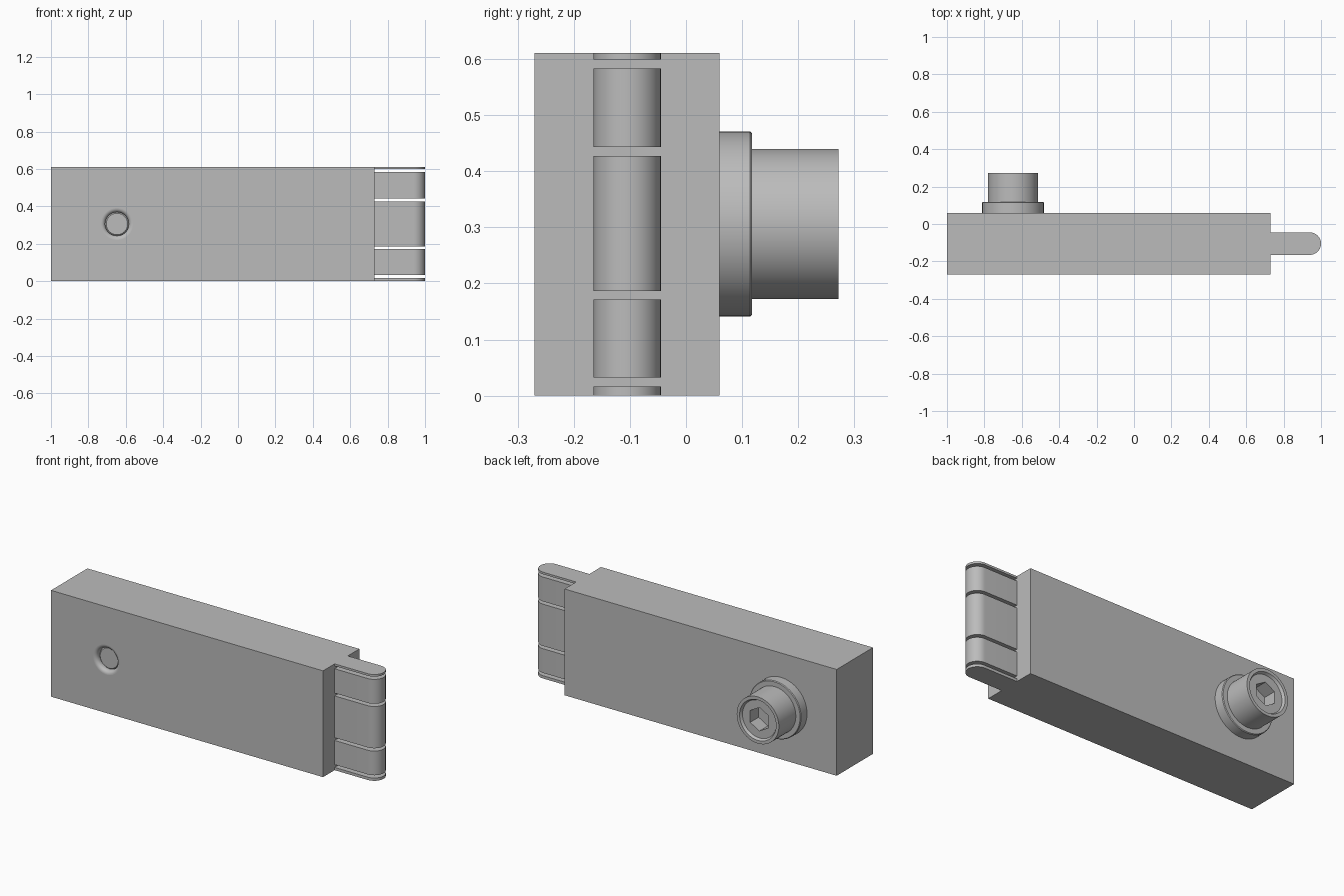
import bpy, bmesh, math
from mathutils import Matrix, Vector

if "Cube" in bpy.data.objects:
    bpy.data.objects.remove(bpy.data.objects["Cube"])

grey = bpy.data.materials.new("plain grey")
grey.use_nodes = True
colour = (0.5, 0.5, 0.5, 1)
grey.diffuse_color = colour
grey.node_tree.nodes["Principled BSDF"].inputs["Base Color"].default_value = colour

BOLT_X, BOLT_Z = -0.647, 0.306
FRONT, BACK, HEIGHT, BODY_END = -0.27, 0.06, 0.611, 0.73


def finish(name, bm, smooth=True):
    bmesh.ops.recalc_face_normals(bm, faces=bm.faces)
    mesh = bpy.data.meshes.new(name)
    bm.to_mesh(mesh)
    bm.free()
    mesh.materials.append(grey)
    obj = bpy.data.objects.new(name, mesh)
    bpy.context.collection.objects.link(obj)
    if smooth:
        bpy.ops.object.select_all(action='DESELECT')
        obj.select_set(True)
        bpy.context.view_layer.objects.active = obj
        bpy.ops.object.shade_smooth_by_angle(angle=math.radians(30))
    return obj


def lathe(name, profile, steps=64):
    """Closed solid turned about the bolt axis from (radius, y) points."""
    bm = bmesh.new()
    rings = []
    for r, y in profile:
        rings.append([bm.verts.new((BOLT_X + r * math.cos(a), y, BOLT_Z + r * math.sin(a)))
                      for a in (math.tau * i / steps for i in range(steps))])
    for a, b in zip(rings, rings[1:]):
        for i in range(steps):
            j = (i + 1) % steps
            bm.faces.new((a[i], a[j], b[j], b[i]))
    bm.faces.new(rings[0])
    bm.faces.new(rings[-1])
    return finish(name, bm)


def cut(target, cutter):
    cutter.hide_render = True
    cutter.hide_viewport = True
    mod = target.modifiers.new("cut", 'BOOLEAN')
    mod.operation = 'DIFFERENCE'
    mod.solver = 'EXACT'
    mod.object = cutter
    bpy.context.view_layer.objects.active = target
    bpy.ops.object.modifier_apply(modifier=mod.name)
    bpy.data.objects.remove(cutter)


# Main block with a rounded-edge hole in front; the hole floor is the bolt tip
bm = bmesh.new()
bmesh.ops.create_cube(bm, size=1)
bmesh.ops.scale(bm, vec=(BODY_END + 1, BACK - FRONT, HEIGHT), verts=bm.verts)
bmesh.ops.translate(bm, vec=((BODY_END - 1) / 2, (FRONT + BACK) / 2, HEIGHT / 2), verts=bm.verts)
block = finish("main_block", bm)
fillet = [(0.085 - 0.022 * math.sin(t), FRONT + 0.022 * (1 - math.cos(t)))
          for t in (math.pi / 2 * i / 8 for i in range(9))]
hole = lathe("hole_cutter", [(0.085, FRONT - 0.03)] + fillet
             + [(0.063, FRONT + 0.03), (0.057, FRONT + 0.024)])
cut(block, hole)

# Bolt: collar, head and recessed end face with hexagonal socket
bolt = lathe("socket_bolt", [(0.165, BACK), (0.165, 0.114), (0.161, 0.118), (0.134, 0.118),
                             (0.134, 0.272), (0.116, 0.272), (0.108, 0.257)])
bm = bmesh.new()
bmesh.ops.create_cone(bm, cap_ends=True, segments=6, radius1=0.068, radius2=0.068, depth=0.2,
                      matrix=Matrix.Translation((BOLT_X, 0.28, BOLT_Z))
                      @ Matrix.Rotation(math.pi / 2, 4, 'X'))
cut(bolt, finish("socket_cutter", bm, smooth=False))

# Hinge knuckles: rounded tongues with open gaps between them
MID, RADIUS = -0.105, 0.06
outline = [(BODY_END, MID - RADIUS)]
for i in range(25):
    a = -math.pi / 2 + math.pi * i / 24
    outline.append((1 - RADIUS + RADIUS * math.cos(a), MID + RADIUS * math.sin(a)))
outline.append((BODY_END, MID + RADIUS))
spans = {"bottom": (0, 0.016), "lower": (0.032, 0.171), "middle": (0.187, 0.427),
         "upper": (0.443, 0.583), "top": (0.599, HEIGHT)}
for label, (low, high) in spans.items():
    bm = bmesh.new()
    face = bm.faces.new([bm.verts.new((x, y, low)) for x, y in outline])
    grown = bmesh.ops.extrude_face_region(bm, geom=[face])["geom"]
    bmesh.ops.translate(bm, vec=Vector((0, 0, high - low)),
                        verts=[v for v in grown if isinstance(v, bmesh.types.BMVert)])
    finish(label + "_hinge_knuckle", bm)
